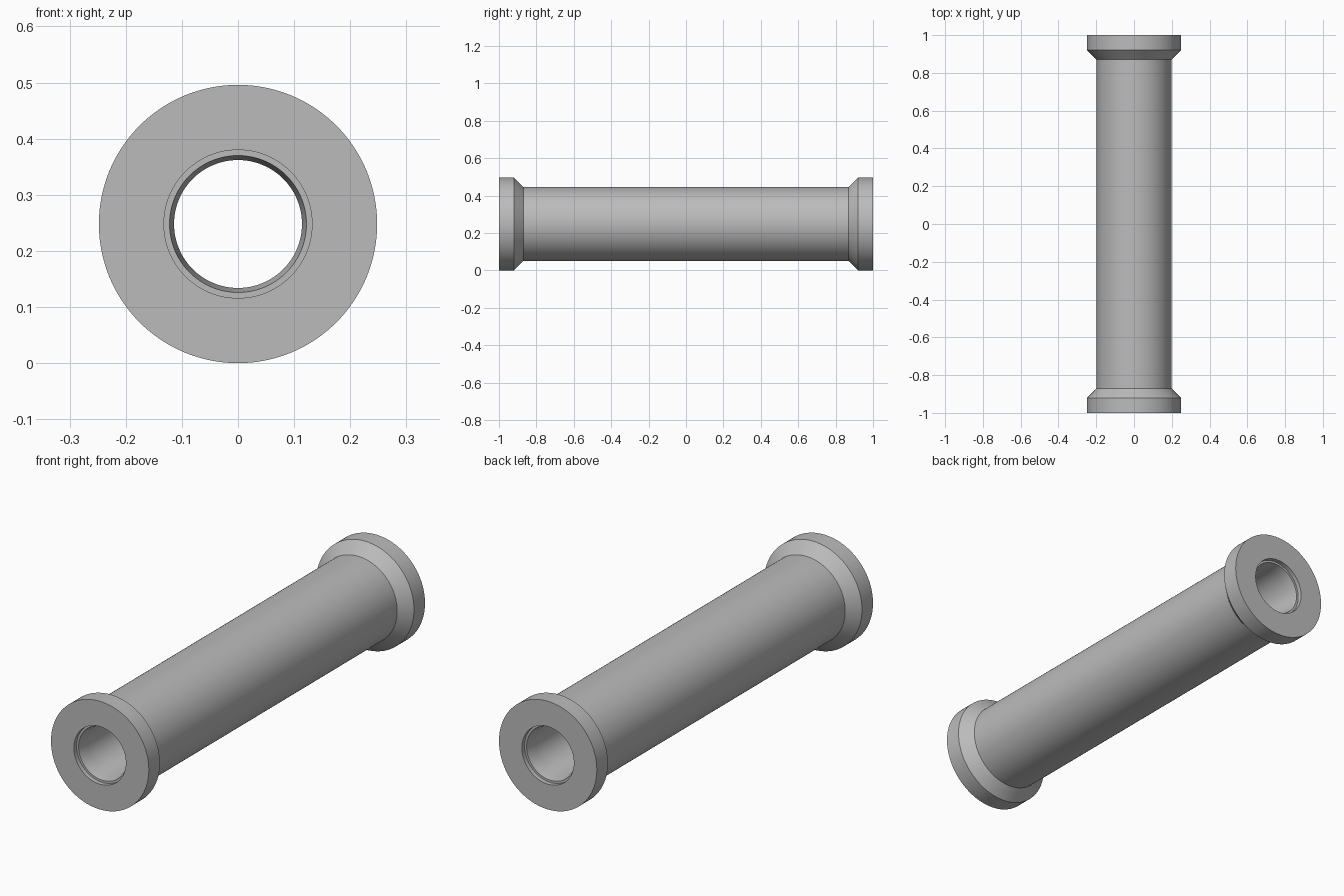
import bpy, bmesh, math

SEGMENTS = 96
RADIUS = 0.248

if "Cube" in bpy.data.objects:
    bpy.data.objects.remove(bpy.data.objects["Cube"], do_unlink=True)

grey = bpy.data.materials.new("plain grey")
grey.use_nodes = True
colour = (0.5, 0.5, 0.5, 1)
grey.diffuse_color = colour
grey.node_tree.nodes["Principled BSDF"].inputs["Base Color"].default_value = colour

# Half section as (y, radius): body, flared flange, end face, counterbore, tapered bore mouth
half = [(0.87, 0.198), (0.92, RADIUS), (1, RADIUS), (1, 0.132),
        (0.98, 0.132), (0.98, 0.122), (0.93, 0.114)]
section = half + [(-y, r) for y, r in reversed(half)]


def revolve(name, profile):
    """Spin a closed profile around the y axis."""
    bm = bmesh.new()
    rings = []
    for i in range(SEGMENTS):
        a = math.tau * i / SEGMENTS
        rings.append([bm.verts.new((r * math.sin(a), y, RADIUS + r * math.cos(a)))
                      for y, r in profile])
    for i, ring in enumerate(rings):
        after = rings[(i + 1) % SEGMENTS]
        for j in range(len(profile)):
            k = (j + 1) % len(profile)
            bm.faces.new((ring[j], ring[k], after[k], after[j]))
    bmesh.ops.recalc_face_normals(bm, faces=bm.faces)
    mesh = bpy.data.meshes.new(name)
    bm.to_mesh(mesh)
    bm.free()
    obj = bpy.data.objects.new(name, mesh)
    bpy.context.collection.objects.link(obj)
    mesh.materials.append(grey)
    return obj


spool = revolve("flanged_tube", section)
bpy.ops.object.select_all(action='DESELECT')
spool.select_set(True)
bpy.context.view_layer.objects.active = spool
bpy.ops.object.shade_smooth_by_angle(angle=math.radians(25))
